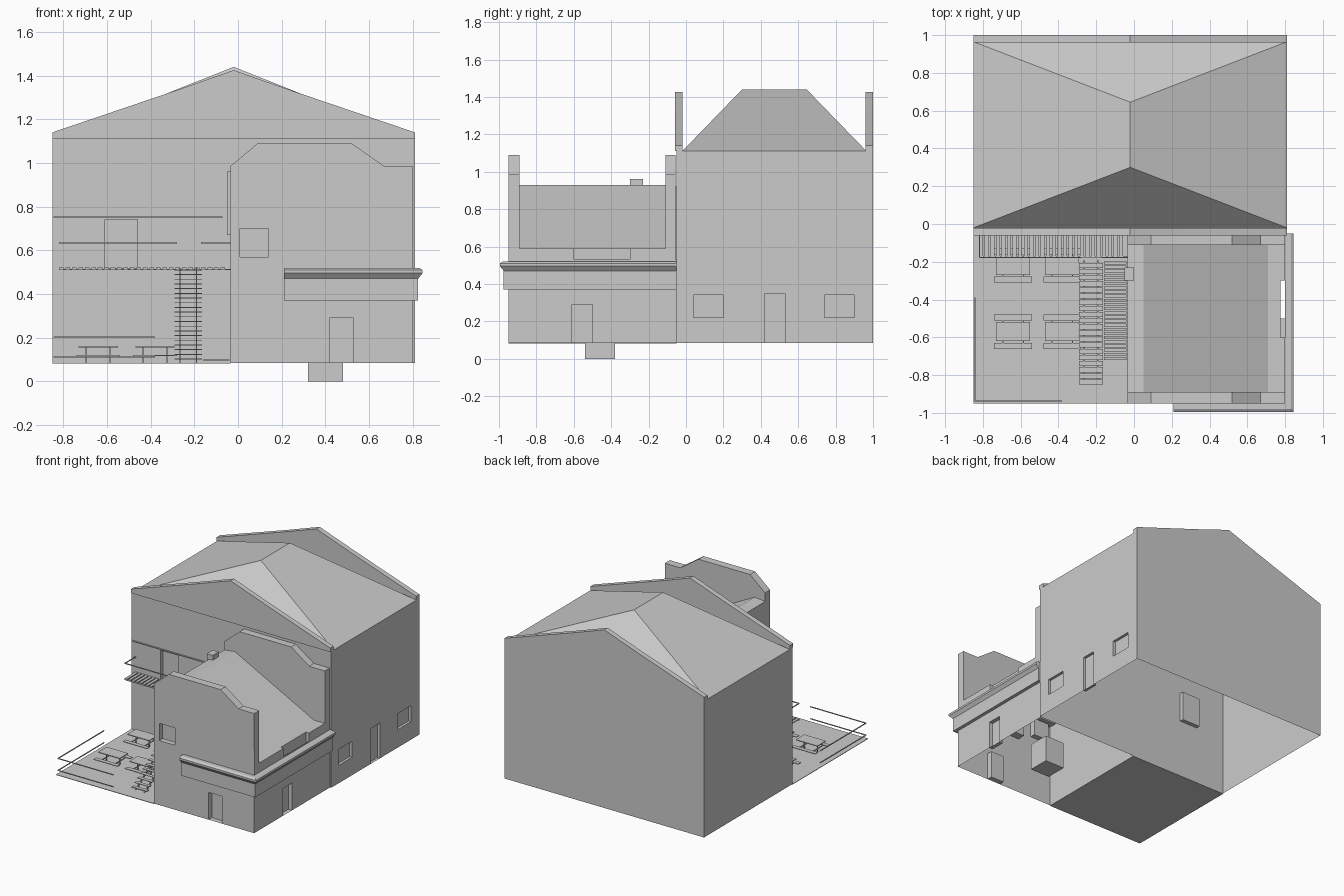
import bpy, bmesh, math
from mathutils import Vector

if "Cube" in bpy.data.objects:
    bpy.data.objects.remove(bpy.data.objects["Cube"], do_unlink=True)

GREY = bpy.data.materials.new("plain grey")
GREY.use_nodes = True
GREY.diffuse_color = (0.6, 0.6, 0.6, 1)
GREY.node_tree.nodes["Principled BSDF"].inputs["Base Color"].default_value = (0.6, 0.6, 0.6, 1)

BASE = 0.085  # ground level of the walls


def finish(name, bm, recalc=True):
    bmesh.ops.remove_doubles(bm, verts=bm.verts, dist=1e-5)
    if recalc:
        bmesh.ops.recalc_face_normals(bm, faces=bm.faces)
    me = bpy.data.meshes.new(name)
    bm.to_mesh(me)
    bm.free()
    me.materials.append(GREY)
    ob = bpy.data.objects.new(name, me)
    bpy.context.collection.objects.link(ob)
    return ob


def add_face(bm, pts):
    return bm.faces.new([bm.verts.new(p) for p in pts])


def add_box(bm, x0, x1, y0, y1, z0, z1):
    vs = bmesh.ops.create_cube(bm, size=1)["verts"]
    for v in vs:
        v.co = ((x0 + x1) / 2 + v.co.x * (x1 - x0),
                (y0 + y1) / 2 + v.co.y * (y1 - y0),
                (z0 + z1) / 2 + v.co.z * (z1 - z0))


def boxes(name, items):
    bm = bmesh.new()
    for b in items:
        add_box(bm, *b)
    return finish(name, bm)


def prism(name, outline, y0, y1):
    """Outline in x, z pushed along y."""
    bm = bmesh.new()
    f = add_face(bm, [(x, y0, z) for x, z in outline])
    r = bmesh.ops.extrude_face_region(bm, geom=[f])
    for v in r["geom"]:
        if isinstance(v, bmesh.types.BMVert):
            v.co.y = y1
    return finish(name, bm)


def wall(name, place, u0, u1, z1, holes=(), depth=0.03):
    """Wall sheet with recessed openings; place(u, z, d) gives the point at depth d."""
    us = sorted({u0, u1, *[h[0] for h in holes], *[h[1] for h in holes]})
    zs = sorted({BASE, z1, *[h[2] for h in holes], *[h[3] for h in holes]})
    bm = bmesh.new()
    for a, b in zip(us, us[1:]):
        for c, d in zip(zs, zs[1:]):
            cu, cz = (a + b) / 2, (c + d) / 2
            if not any(h[0] < cu < h[1] and h[2] < cz < h[3] for h in holes):
                add_face(bm, [place(a, c, 0), place(b, c, 0), place(b, d, 0), place(a, d, 0)])
    for a, b, c, d in holes:
        ring = [(a, c), (b, c), (b, d), (a, d)]
        add_face(bm, [place(u, z, depth) for u, z in ring])
        for p, q in zip(ring, ring[1:] + ring[:1]):
            add_face(bm, [place(*p, 0), place(*q, 0), place(*q, depth), place(*p, depth)])
    return finish(name, bm, recalc=False)


def front(y):
    return lambda u, z, d: (u, y + d, z)


def right(x):
    return lambda u, z, d: (x - d, u, z)


# --- main building: open-bottomed shell
XL, XR, YF, YB = -0.85, 0.81, -0.05, 1.0
EAVE = 1.11
wall("main_front_wall", front(YF), XL, XR, EAVE, [(-0.61, -0.46, 0.52, 0.74)])
wall("main_side_wall", right(XR), YF, YB, EAVE,
     [(0.04, 0.20, 0.22, 0.34), (0.42, 0.53, BASE, 0.35), (0.74, 0.90, 0.22, 0.34)], 0.02)
wall("main_far_side_wall", lambda u, z, d: (XL, -u, z), -YB, -YF, EAVE)
wall("main_back_wall", lambda u, z, d: (-u, YB, z), -XR, -XL, EAVE)

# gable parapets
gable = [(XL, EAVE), (XR, EAVE), (XR, 1.14), (0.25, 1.33), (-0.02, 1.425), (-0.29, 1.33), (XL, 1.14)]
prism("front_gable_parapet", gable, -0.06, -0.02)
prism("back_gable_parapet", gable, 0.96, 1.0)

# hipped roof
bm = bmesh.new()
a, b, c, d = (XL, -0.02, EAVE), (XR, -0.02, EAVE), (XR, 0.965, EAVE), (XL, 0.965, EAVE)
r0, r1 = (-0.02, 0.30, 1.44), (-0.02, 0.645, 1.44)
for f in ([a, b, r0], [b, c, r1, r0], [c, d, r1], [d, a, r0, r1]):
    add_face(bm, f)
finish("main_roof", bm, recalc=False)

# --- front annex
AL, AR, AF = -0.035, 0.80, -0.95
wall("annex_front_wall", front(AF), AL, AR, 0.71,
     [(0.01, 0.14, 0.57, 0.70), (0.42, 0.53, BASE, 0.29)], 0.04)
wall("annex_side_wall", right(AR), AF, YF, 0.53, [(-0.61, -0.50, BASE, 0.29)], 0.03)
wall("annex_inner_wall", lambda u, z, d: (AL, -u, z), -YF, -AF, 0.92)


def stepped(z):
    return [(AL, z), (AR, z), (AR, 0.985), (0.67, 0.985), (0.52, 1.09), (0.09, 1.09), (AL, 0.985)]


prism("annex_front_parapet", stepped(0.71), AF, -0.89)
boxes("annex_parapet_end", [(0.25, AR, AF + 0.001, -0.89, 0.51, 0.71)])
prism("annex_back_parapet", stepped(0.52), -0.11, -0.055)

# lean-to roof and edge ledge
bm = bmesh.new()
line = [(AL, 0.92), (0.05, 0.93), (0.71, 0.59)]
for (xa, za), (xb, zb) in zip(line, line[1:]):
    add_face(bm, [(xa, -0.89, za), (xb, -0.89, zb), (xb, -0.11, zb), (xa, -0.11, za)])
finish("annex_roof", bm, recalc=False)
boxes("annex_roof_ledge", [(0.71, AR, -0.89, -0.60, 0.51, 0.59),
                           (0.71, 0.775, -0.60, -0.30, 0.51, 0.59),
                           (0.71, AR, -0.30, -0.11, 0.51, 0.59)])
boxes("chimney", [(-0.05, 0.0, -0.30, -0.23, 0.67, 0.96)])
boxes("cellar_box", [(0.32, 0.48, -0.54, -0.38, 0.0, 0.2)])

# fascia and cornice wrapping the corner
bm = bmesh.new()
levels = [(0.37, 0.025), (0.47, 0.025), (0.495, 0.045), (0.51, 0.045), (0.52, 0.03)]
rings = []
for z, o in levels:
    pts = [(0.21, AF), (0.21, AF - o), (AR + o, AF - o), (AR + o, YF), (AR, YF), (AR, AF)]
    rings.append([bm.verts.new((x, y, z)) for x, y in pts])
for lo, hi in zip(rings, rings[1:]):
    for i in range(6):
        j = (i + 1) % 6
        bm.faces.new([lo[i], lo[j], hi[j], hi[i]])
bm.faces.new(rings[0])
bm.faces.new(rings[-1])
finish("shop_fascia", bm)

# --- patio
boxes("patio", [(XL, AL, AF, YF, BASE - 0.004, BASE)])
T = 0.006
boxes("patio_fence", [b for z in (0.11, 0.2) for b in (
    (-0.845, -0.38, -0.94, -0.94 + T, z, z + T),
    (-0.845, -0.845 + T, -0.94, -0.39, z, z + T))])

# picnic tables
for i, (x, y) in enumerate([(-0.64, -0.57), (-0.38, -0.57), (-0.64, -0.22), (-0.38, -0.22)]):
    parts = [(x - 0.09, x + 0.09, y - 0.05, y + 0.05, 0.155, 0.161)]
    for s in (-1, 1):
        parts.append((x - 0.1, x + 0.1, y + s * 0.075 - 0.016, y + s * 0.075 + 0.016, 0.115, 0.12))
        lx = x + s * 0.055
        parts.append((lx - 0.003, lx + 0.003, y - 0.004, y + 0.004, BASE, 0.156))
        parts.append((lx - 0.003, lx + 0.003, y - 0.075, y + 0.075, 0.109, 0.115))
    boxes(f"picnic_table_{i + 1}", parts)

# --- balcony: slatted deck, rails and canopy strip
n = 26
step = 0.77 / n
boxes("balcony_deck", [(-0.82 + i * step, -0.82 + i * step + 0.021, -0.18, YF, 0.515, 0.522)
                       for i in range(n)]
      + [(-0.82, AL, y, y + 0.008, 0.509, 0.515) for y in (-0.178, -0.06)])
boxes("balcony_rail", [(-0.82, -0.28, -0.18, -0.18 + T, 0.632, 0.638),
                       (-0.82, -0.82 + T, -0.18, YF, 0.632, 0.638),
                       (-0.17, AL, -0.18, -0.18 + T, 0.632, 0.638)])
boxes("wall_strip", [(-0.845, -0.07, YF - 0.008, YF, 0.747, 0.754)])

# --- staircase to the balcony
steps = 20
run, rise = 0.65 / steps, (0.515 - BASE) / steps
boxes("stair_treads", [(-0.29, -0.165, -0.85 + i * run, -0.85 + i * run + 0.027,
                        BASE + (i + 0.7) * rise, BASE + (i + 0.7) * rise + 0.004)
                       for i in range(steps)])
bm = bmesh.new()
for x in (-0.265, -0.19):
    side = [(-0.85, BASE), (-0.82, BASE), (-0.19, 0.505), (-0.2, 0.518)]
    rings = [[bm.verts.new((x + o, y, z)) for y, z in side] for o in (-0.003, 0.003)]
    bm.faces.new(rings[0])
    bm.faces.new(rings[1])
    for i in range(4):
        j = (i + 1) % 4
        bm.faces.new([rings[0][i], rings[0][j], rings[1][j], rings[1][i]])
finish("stair_stringers", bm)

# slatted walkway beside the stairs
boxes("walkway_slats", [(-0.16, -0.04, -0.72 + i * 0.022, -0.72 + i * 0.022 + 0.016, 0.095, 0.099)
                        for i in range(24)])
